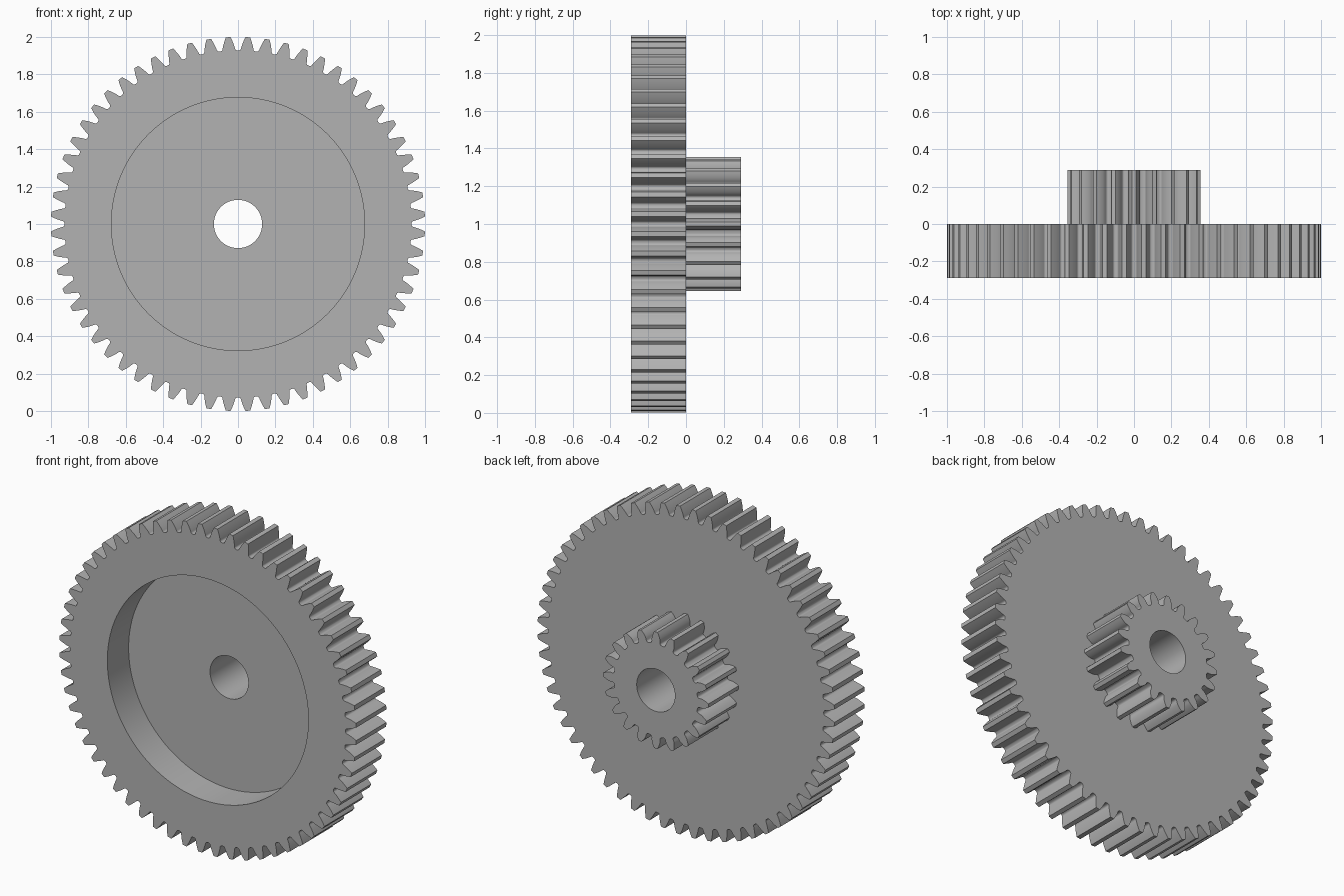
import bpy, bmesh, math
from mathutils import Vector

if "Cube" in bpy.data.objects:
    bpy.data.objects.remove(bpy.data.objects["Cube"])

MODULE = 1 / 31           # tooth size shared by both gears
BORE, RECESS = 0.129, 0.677
FRONT, FLOOR, MID, BACK = -0.29, -0.085, 0.0, 0.29

grey = bpy.data.materials.new("grey")
grey.diffuse_color = (0.45, 0.45, 0.45, 1)
grey.use_nodes = True
grey.node_tree.nodes["Principled BSDF"].inputs["Base Color"].default_value = grey.diffuse_color


def circle(r, n=128):
    return [(r * math.cos(2 * math.pi * i / n), r * math.sin(2 * math.pi * i / n)) for i in range(n)]


def involute(a):
    return math.tan(a) - a


def gear_outline(teeth, phase):
    """Involute spur gear with rounded tooth roots."""
    pitch, tip, root = (MODULE * (teeth + k) / 2 for k in (0, 2, -2.5))
    base = pitch * math.cos(math.radians(20))
    fillet = 0.38 * MODULE

    def half_angle(r):
        a = math.acos(min(1, base / r))
        return math.pi / (2 * teeth) + involute(math.radians(20)) - involute(a)

    flank = []
    start = root + fillet
    for i in range(4):                       # root fillet
        t = math.pi / 2 * i / 4
        flank.append((start - fillet * math.cos(t),
                      half_angle(start) + fillet * (1 - math.sin(t)) / root))
    for i in range(7):                       # involute flank
        r = start + (tip - start) * i / 6
        flank.append((r, half_angle(r)))
    points = []
    for k in range(teeth):
        c = phase + 2 * math.pi * k / teeth
        for r, a in [(r, -a) for r, a in flank] + flank[::-1]:
            points.append((r * math.cos(c + a), r * math.sin(c + a)))
    return points


def build(name, rings, walls, caps):
    """rings: name -> (outline, y); walls and caps join pairs of rings."""
    bm = bmesh.new()
    verts, edges = {}, {}
    for key, (pts, y) in rings.items():
        vs = [bm.verts.new((x, y, z + 1)) for x, z in pts]
        verts[key] = vs
        edges[key] = [bm.edges.new((vs[i - 1], vs[i])) for i in range(len(vs))]
    for a, b, outward in walls:
        va, vb = verts[a], verts[b]
        for i in range(len(va)):
            quad = (va[i - 1], va[i], vb[i], vb[i - 1])
            bm.faces.new(quad if outward else quad[::-1])
    for a, b, side in caps:
        res = bmesh.ops.triangle_fill(bm, edges=edges[a] + edges[b], use_beauty=True,
                                      normal=Vector((0, side, 0)))
        for f in res["geom"]:
            if isinstance(f, bmesh.types.BMFace):
                f.normal_update()
                if f.normal.y * side < 0:
                    f.normal_flip()
    mesh = bpy.data.meshes.new(name)
    bm.to_mesh(mesh)
    bm.free()
    mesh.materials.append(grey)
    obj = bpy.data.objects.new(name, mesh)
    bpy.context.collection.objects.link(obj)
    bpy.ops.object.select_all(action='DESELECT')
    obj.select_set(True)
    bpy.context.view_layer.objects.active = obj
    bpy.ops.object.shade_smooth_by_angle(angle=math.radians(30))


big = gear_outline(60, math.radians(3))
small = gear_outline(20, 0)

# Large wheel with a round recess in its front
build("large_gear",
      {"rim_front": (big, FRONT), "rim_back": (big, MID),
       "recess_front": (circle(RECESS), FRONT), "recess_floor": (circle(RECESS), FLOOR),
       "bore_front": (circle(BORE), FLOOR), "bore_back": (circle(BORE), MID),
       "pinion_seat": (small, MID)},
      [("rim_front", "rim_back", True), ("recess_front", "recess_floor", False),
       ("bore_front", "bore_back", False)],
      [("rim_front", "recess_front", -1), ("recess_floor", "bore_front", -1),
       ("rim_back", "pinion_seat", 1)])

# Small pinion on the back
build("small_gear",
      {"rim_front": (small, MID), "rim_back": (small, BACK),
       "bore_front": (circle(BORE), MID), "bore_back": (circle(BORE), BACK)},
      [("rim_front", "rim_back", True), ("bore_front", "bore_back", False)],
      [("rim_back", "bore_back", 1)])
